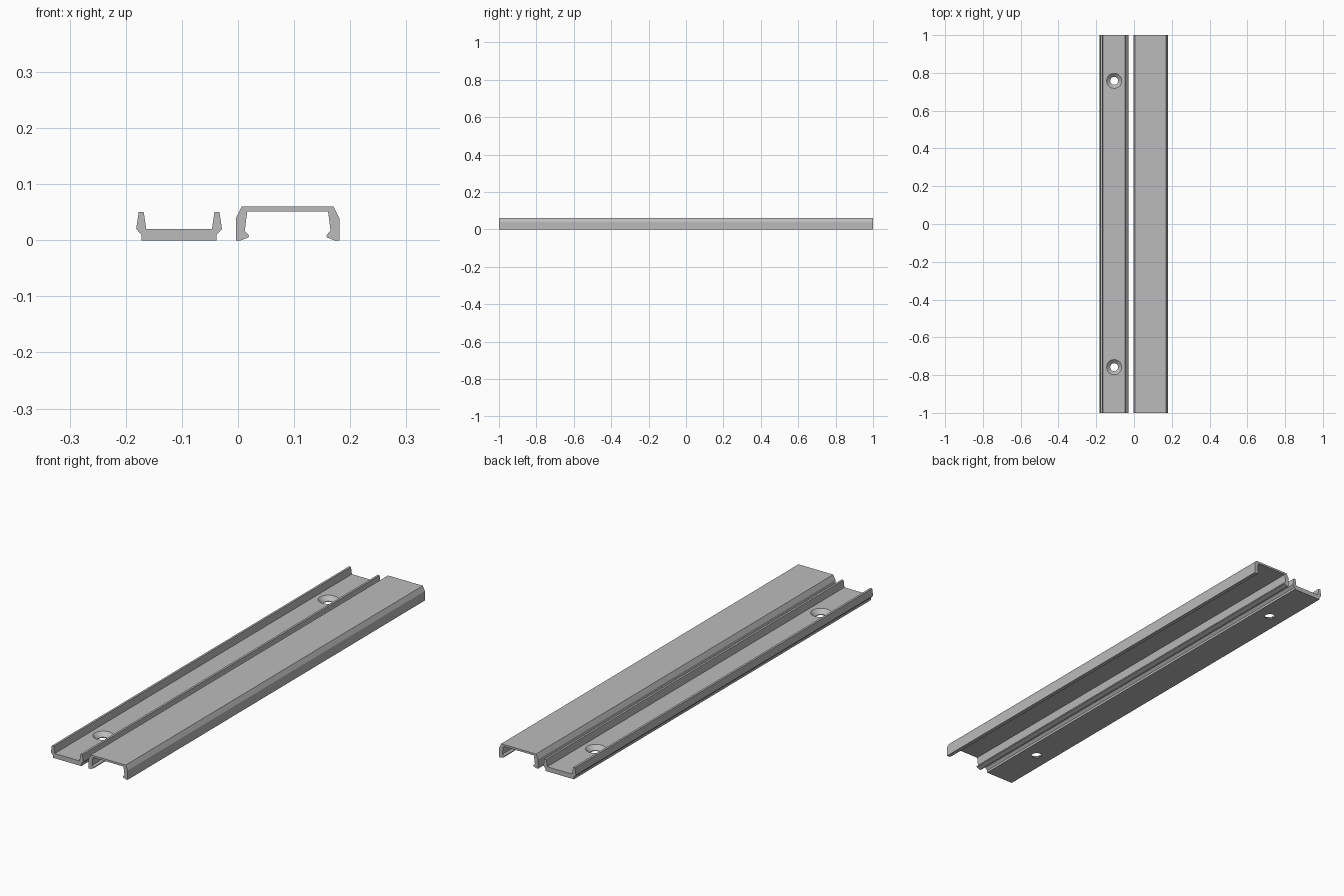
import bpy
import bmesh

cube = bpy.data.objects.get("Cube")
if cube:
    bpy.data.objects.remove(cube, do_unlink=True)

# Plain aluminium grey
grey = bpy.data.materials.new("aluminium_grey")
grey.use_nodes = True
colour = (0.5, 0.5, 0.5, 1)
grey.diffuse_color = colour
grey.node_tree.nodes["Principled BSDF"].inputs["Base Color"].default_value = colour


def add_object(name, bm):
    bmesh.ops.recalc_face_normals(bm, faces=bm.faces)
    mesh = bpy.data.meshes.new(name)
    bm.to_mesh(mesh)
    bm.free()
    mesh.materials.append(grey)
    obj = bpy.data.objects.new(name, mesh)
    bpy.context.collection.objects.link(obj)
    return obj


def extrusion(name, centre, half_profile):
    """Mirror a half section about its centre and run it along y."""
    section = half_profile + [(-x, z) for x, z in reversed(half_profile)]
    bm = bmesh.new()
    face = bm.faces.new([bm.verts.new((centre + x, -1, z)) for x, z in section])
    result = bmesh.ops.extrude_face_region(bm, geom=[face], use_keep_orig=True)
    verts = [v for v in result["geom"] if isinstance(v, bmesh.types.BMVert)]
    bmesh.ops.translate(bm, verts=verts, vec=(0, 2, 0))
    return add_object(name, bm)


def lathe_cutter(name, x, y, rings, sides=32):
    """Stack circles of (radius, height) into a closed plug."""
    bm = bmesh.new()
    loops = []
    for radius, z in rings:
        circle = bmesh.ops.create_circle(bm, segments=sides, radius=radius)["verts"]
        bmesh.ops.translate(bm, verts=circle, vec=(x, y, z))
        loops.append(circle)
    for low, high in zip(loops, loops[1:]):
        for i in range(sides):
            j = (i + 1) % sides
            bm.faces.new((low[i], low[j], high[j], high[i]))
    bm.faces.new(loops[0])
    bm.faces.new(loops[-1])
    cutter = add_object(name, bm)
    cutter.hide_render = True
    return cutter


# Base channel with flared snap-in walls
base_x = -0.105
base = extrusion("base_channel", base_x, [
    (0.067, 0), (0.067, 0.01), (0.0765, 0.02),
    (0.072, 0.05), (0.063, 0.05), (0.0585, 0.02)])

# Cover with chamfered shoulders and inward snap lips
extrusion("snap_cover", 0.0885, [
    (0.072, 0.0515), (0.0765, 0.017), (0.069, 0.009), (0.07, 0.005),
    (0.083, 0), (0.092, 0), (0.092, 0.04), (0.082, 0.06)])

# Countersunk screw holes
cutters = []
for side, y in (("front", -0.758), ("back", 0.758)):
    cutter = lathe_cutter(side + "_hole_cutter", base_x, y, [
        (0.021, -0.01), (0.021, 0.003), (0.04, 0.02), (0.04, 0.03)])
    cut = base.modifiers.new(side + "_screw_hole", 'BOOLEAN')
    cut.operation = 'DIFFERENCE'
    cut.solver = 'EXACT'
    cut.object = cutter
    cutters.append(cutter)

# Apply the cuts and remove the plugs
bpy.context.view_layer.objects.active = base
base.select_set(True)
for modifier in list(base.modifiers):
    bpy.ops.object.modifier_apply(modifier=modifier.name)
for cutter in cutters:
    bpy.data.objects.remove(cutter, do_unlink=True)
